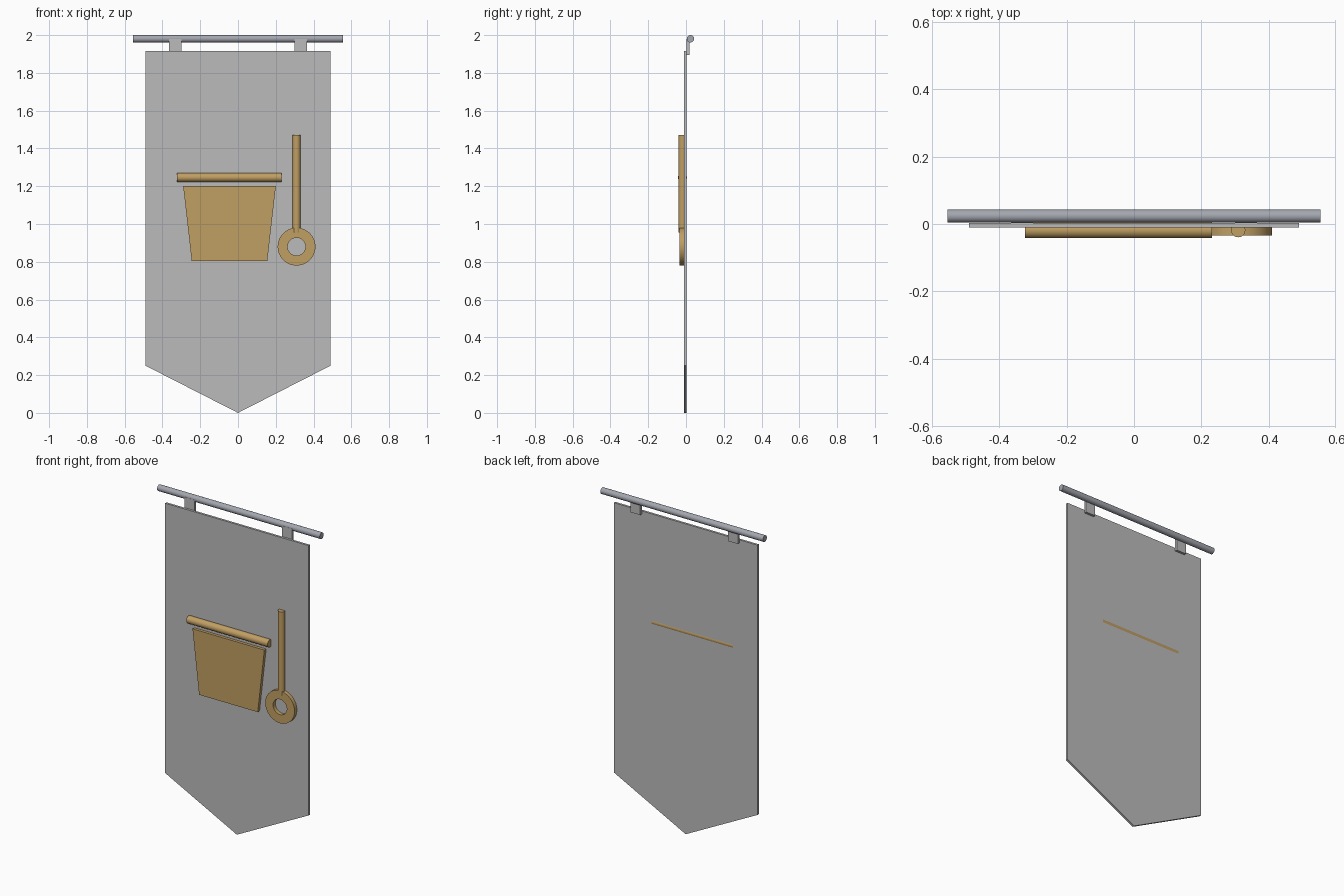
import bpy, bmesh, math
from mathutils import Matrix

cube = bpy.data.objects.get("Cube")
if cube:
    bpy.data.objects.remove(cube, do_unlink=True)


def material(name, rgb):
    m = bpy.data.materials.new(name)
    m.use_nodes = True
    m.diffuse_color = (*rgb, 1)
    m.node_tree.nodes["Principled BSDF"].inputs["Base Color"].default_value = (*rgb, 1)
    return m


cloth = material("grey cloth", (0.50, 0.50, 0.50))
steel = material("steel", (0.37, 0.385, 0.43))
wood = material("tan wood", (0.53, 0.345, 0.125))


def finish(name, bm, mat, smooth=False):
    bmesh.ops.recalc_face_normals(bm, faces=bm.faces)
    mesh = bpy.data.meshes.new(name)
    bm.to_mesh(mesh)
    bm.free()
    mesh.materials.append(mat)
    ob = bpy.data.objects.new(name, mesh)
    bpy.context.collection.objects.link(ob)
    if smooth:
        bpy.ops.object.select_all(action='DESELECT')
        ob.select_set(True)
        bpy.context.view_layer.objects.active = ob
        bpy.ops.object.shade_smooth_by_angle(angle=math.radians(40))
    return ob


def plate(name, outline, front, back, mat):
    """Extrude an (x, z) outline from front to back along y."""
    bm = bmesh.new()
    face = bm.faces.new([bm.verts.new((x, front, z)) for x, z in outline])
    ext = bmesh.ops.extrude_face_region(bm, geom=[face])["geom"]
    moved = [v for v in ext if isinstance(v, bmesh.types.BMVert)]
    bmesh.ops.translate(bm, verts=moved, vec=(0, back - front, 0))
    return finish(name, bm, mat)


def rod(name, centre, radius, length, axis, mat):
    bm = bmesh.new()
    turn = Matrix.Rotation(math.pi / 2, 4, 'Y') if axis == 'X' else Matrix()
    bmesh.ops.create_cone(bm, cap_ends=True, segments=32, radius1=radius, radius2=radius,
                          depth=length, matrix=Matrix.Translation(centre) @ turn)
    return finish(name, bm, mat, True)


def ring(name, x, z, outer, inner, front, back, mat):
    bm = bmesh.new()
    steps = 48
    section = [(outer, front), (outer, back), (inner, back), (inner, front)]
    loops = []
    for i in range(steps):
        a = math.tau * i / steps
        loops.append([bm.verts.new((x + r * math.cos(a), y, z + r * math.sin(a)))
                      for r, y in section])
    for i, here in enumerate(loops):
        there = loops[(i + 1) % steps]
        for j in range(4):
            k = (j + 1) % 4
            bm.faces.new((here[j], here[k], there[k], there[j]))
    return finish(name, bm, mat, True)


# Pointed cloth panel
plate("banner_cloth", [(-0.49, 1.915), (0.49, 1.915), (0.49, 0.25), (0, 0), (-0.49, 0.25)],
      -0.011, 0.003, cloth)

# Hanging pole and its two straps
rod("hanging_pole", (0, 0.0235, 1.9805), 0.0195, 1.11, 'X', steel)
for side, x in (("right", -0.333), ("left", 0.333)):
    w = 0.033
    plate(side + "_strap", [(x - w, 1.895), (x + w, 1.895), (x + w, 1.98), (x - w, 1.98)],
          0.003, 0.018, cloth)

# Bucket emblem with its rim
plate("bucket_body", [(-0.29, 1.2), (0.2, 1.2), (0.155, 0.805), (-0.245, 0.805)],
      -0.029, -0.009, wood)
rod("bucket_rim", (-0.046, -0.0188, 1.246), 0.0235, 0.555, 'X', wood)

# Ladle emblem: upright handle and ring-shaped bowl
rod("ladle_handle", (0.31, -0.0185, 1.2125), 0.021, 0.515, 'Z', wood)
ring("ladle_ring", 0.31, 0.88, 0.1, 0.047, -0.034, -0.009, wood)
